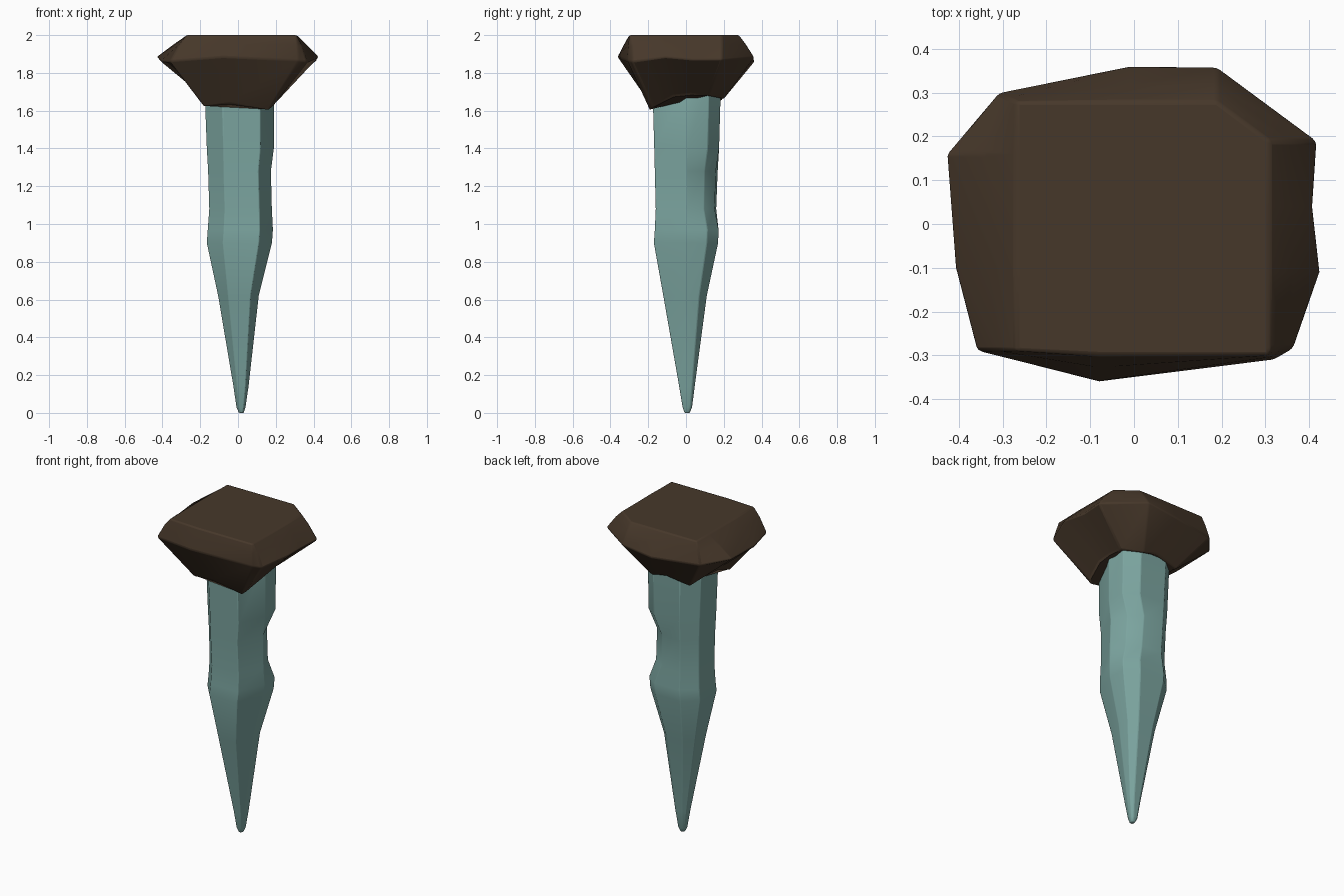
import bpy
import bmesh
import math

if "Cube" in bpy.data.objects:
    bpy.data.objects.remove(bpy.data.objects["Cube"], do_unlink=True)


def material(name, color):
    mat = bpy.data.materials.new(name)
    mat.use_nodes = True
    mat.diffuse_color = color
    bsdf = mat.node_tree.nodes["Principled BSDF"]
    bsdf.inputs["Base Color"].default_value = color
    bsdf.inputs["Roughness"].default_value = 0.8
    return mat


def loft(name, rings, mat, bevel):
    """Skin a stack of equal-length rings, bottom to top, and cap both ends."""
    bm = bmesh.new()
    loops = [[bm.verts.new(p) for p in ring] for ring in rings]
    n = len(loops[0])
    for low, high in zip(loops, loops[1:]):
        for i in range(n):
            j = (i + 1) % n
            bm.faces.new((low[i], low[j], high[j], high[i]))
    bm.faces.new(loops[0][::-1])
    bm.faces.new(loops[-1])
    bmesh.ops.recalc_face_normals(bm, faces=bm.faces)
    mesh = bpy.data.meshes.new(name)
    bm.to_mesh(mesh)
    bm.free()
    obj = bpy.data.objects.new(name, mesh)
    bpy.context.collection.objects.link(obj)
    mesh.materials.append(mat)
    # Softly worn edges
    mod = obj.modifiers.new("worn_edges", "BEVEL")
    mod.width = bevel
    mod.segments = 2
    mod.limit_method = "ANGLE"
    mod.angle_limit = math.radians(22)
    bpy.ops.object.select_all(action="DESELECT")
    obj.select_set(True)
    bpy.context.view_layer.objects.active = obj
    bpy.ops.object.shade_smooth_by_angle(angle=math.radians(35))
    return obj


def clamp(v, low, high):
    return max(low, min(high, v))


brown = material("dark_brown", (0.062, 0.039, 0.023, 1))
teal = material("weathered_teal", (0.2, 0.375, 0.35, 1))

# Shaft: an irregular octagon, each level given as z, x range, y range
section = [(.6, -1), (1, 0), (.95, .65), (.5, 1), (-.5, 1), (-1, .55), (-1, -.4), (-.5, -1)]
levels = [
    (0, .005, .03, -.008, .02), (.03, -.008, .04, -.018, .032),
    (.14, -.024, .056, -.036, .046), (.62, -.105, .11, -.12, .11),
    (.9, -.165, .18, -.17, .17), (.97, -.16, .185, -.165, .172),
    (1.08, -.152, .18, -.16, .16), (1.28, -.158, .175, -.165, .168),
    (1.4, -.165, .19, -.168, .175), (1.75, -.178, .19, -.178, .185),
]
rings = []
for z, x0, x1, y0, y1 in levels:
    cx, cy, rx, ry = (x0 + x1) / 2, (y0 + y1) / 2, (x1 - x0) / 2, (y1 - y0) / 2
    rings.append([(cx + rx * u, cy + ry * v, z) for u, v in section])

# Chipped hollow in the left side of the shaft
for level, depth in ((6, .03), (7, .035)):
    for corner in (2, 3):
        x, y, z = rings[level][corner]
        rings[level][corner] = (x - depth, y - depth * .3, z)
loft("shaft", rings, teal, .008)

# Head: widest outline, with the height of its lower edge at each point
outline = [
    (.42, .19, 1.68), (.19, .36, 1.66), (-.01, .362, 1.69), (-.31, .3, 1.65),
    (-.43, .16, 1.69), (-.41, -.1, 1.68), (-.36, -.29, 1.62), (-.08, -.362, 1.64),
    (.32, -.31, 1.6), (.365, -.285, 1.62), (.427, -.11, 1.68), (.41, .04, 1.69),
]
lower, rim, shoulder, top = [], [], [], []
for i, (x, y, low) in enumerate(outline):
    tx, ty = clamp(x, -.27, .31), clamp(y, -.3, .28)
    lower.append((clamp(x * .5, -.19, .2), clamp(y * .62, -.19, .2), low))
    rim.append((x, y, 1.87 + .015 * math.sin(i * 2)))
    shoulder.append((x * .45 + tx * .55, y * .45 + ty * .55, 1.95))
    top.append((tx, ty, 2))
loft("head", [lower, rim, shoulder, top], brown, .016)
